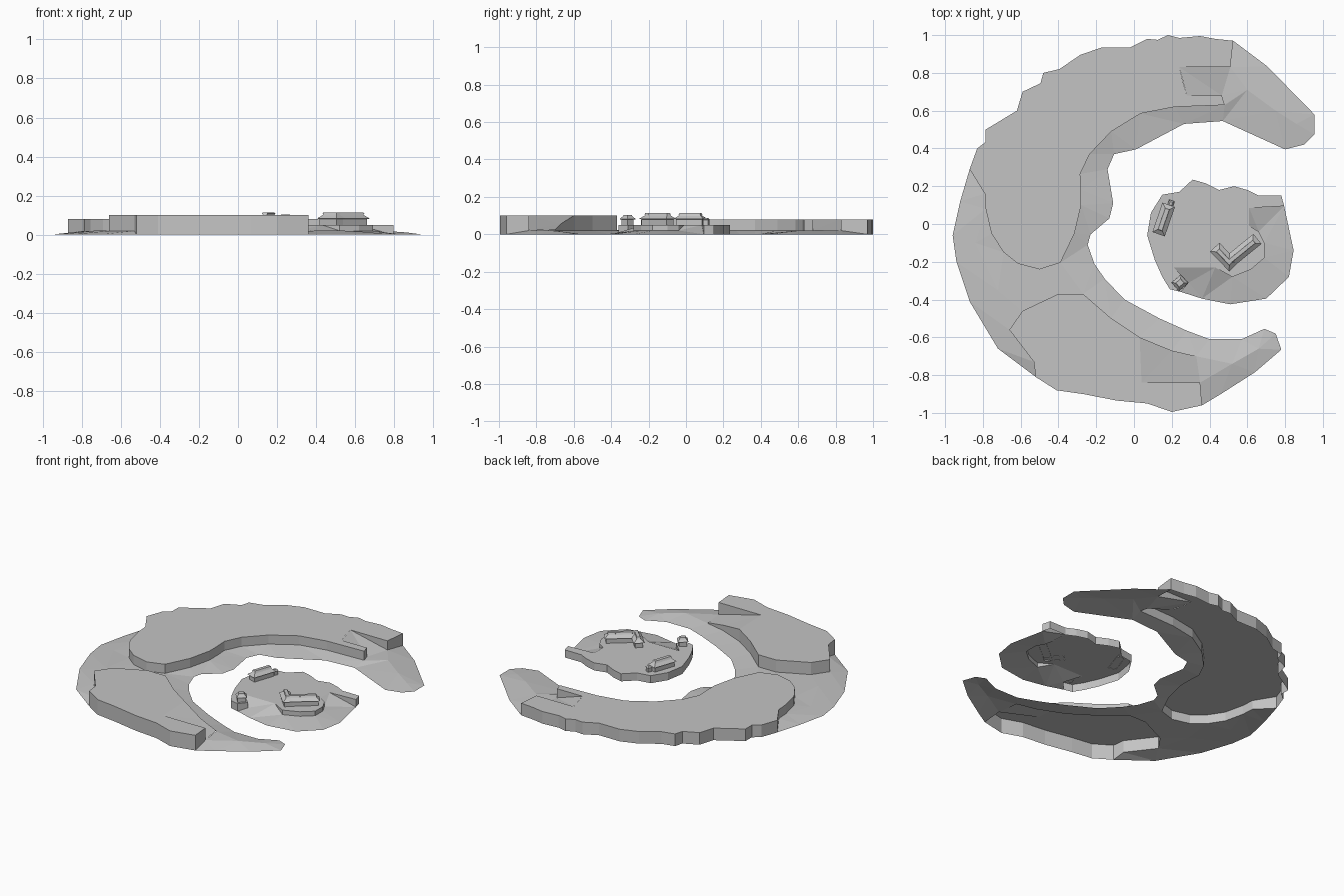
import bpy, bmesh, math
from mathutils import Vector, Matrix
from mathutils.geometry import delaunay_2d_cdt

if "Cube" in bpy.data.objects:
    bpy.data.objects.remove(bpy.data.objects["Cube"])

stone = bpy.data.materials.new("plain grey")
stone.diffuse_color = (0.55, 0.55, 0.55, 1)
stone.use_nodes = True
stone.node_tree.nodes["Principled BSDF"].inputs["Base Color"].default_value = stone.diffuse_color


def make(name, bm):
    me = bpy.data.meshes.new(name)
    bm.to_mesh(me)
    bm.free()
    me.materials.append(stone)
    ob = bpy.data.objects.new(name, me)
    bpy.context.collection.objects.link(ob)
    return ob


def patch(name, outline, inner=()):
    """Open land surface; outline points (x, y, z, foot) drop a cliff down to foot."""
    n = len(outline)
    pts = list(outline) + [(*p, None) for p in inner]
    vs, _, fs, ov, _, _ = delaunay_2d_cdt(
        [Vector(p[:2]) for p in pts], [], [list(range(n))], 1, 1e-5)
    bm = bmesh.new()
    bv = [bm.verts.new((v.x, v.y, pts[o[0]][2] if o else 0.0)) for v, o in zip(vs, ov)]
    for f in fs:
        bm.faces.new([bv[i] for i in f])
    for i in range(n):
        a, b = outline[i], outline[(i + 1) % n]
        if a[3] is None or b[3] is None:
            continue
        ring = [a[:3]]
        if a[2] - a[3] > 1e-4:
            ring.append((a[0], a[1], a[3]))
        if b[2] - b[3] > 1e-4:
            ring.append((b[0], b[1], b[3]))
        ring.append(b[:3])
        if len(ring) > 2:
            bm.faces.new([bm.verts.new(p) for p in ring])
    bmesh.ops.remove_doubles(bm, verts=bm.verts, dist=1e-5)
    return make(name, bm)


def at(xy, z, foot=None):
    return [(x, y, z, foot) for x, y in xy]


G = 0.02          # ground height at the cliff feet
NH, SH, IH = 0.08, 0.10, 0.05   # plateau heights

# ---- shared cliff lines of the crescent
north_cliff = [(-.79, .16), (-.785, .08), (-.755, -.05), (-.69, -.15), (-.615, -.21),
               (-.5, -.24), (-.39, -.205), (-.315, -.05), (-.28, .1), (-.28, .18),
               (-.285, .265), (-.235, .37), (-.12, .49), (.035, .585), (.215, .62),
               (.48, .63), (.465, .68)]
north_shore = [(.525, .97), (.43, .98), (.35, .995), (.24, .985), (.18, 1), (.125, .975),
               (.07, .98), (-.02, .935), (-.17, .935), (-.285, .895), (-.395, .82),
               (-.48, .8), (-.495, .745), (-.59, .7), (-.62, .6), (-.785, .5),
               (-.785, .435), (-.83, .4), (-.87, .29)]
south_cliff = [(-.53, -.73), (-.66, -.56), (-.59, -.46), (-.4, -.37), (-.27, -.37),
               (-.12, -.5), (.03, -.6)]
south_shore = [(-.52, -.81), (-.41, -.88), (-.27, -.9), (-.09, -.935), (.07, -.95),
               (.2, -.995), (.36, -.96)]

# ---- plateaus and the ramps that lead down from them
patch("north_plateau",
      at(north_cliff, NH, G) + [(.28, .68, NH, NH), (.26, .75, NH, None),
                                (.24, .83, NH, NH), (.51, .83, NH, G)]
      + at(north_shore, NH, 0))
patch("north_ramp", [(.28, .68, NH, None), (.465, .68, G, None),
                     (.51, .83, G, None), (.24, .83, NH, None)])
patch("south_plateau",
      at(south_shore, SH, 0) + [(.35, -.84, SH, G), (.04, -.84, SH, SH),
                                (.035, -.72, SH, None)]
      + at(south_cliff[::-1], SH, G))
patch("south_ramp", [(.04, -.84, SH, None), (.35, -.84, G, None), (.33, -.7, G, G),
                     (.2, -.67, .055, G), (.03, -.6, SH, G)][:2]
      + [(.33, -.7, .025, G), (.2, -.67, .055, G), (.03, -.6, SH, G)])

# ---- low ground of the crescent: west saddle, inner beaches and both tips
west_coast = [(-.87, .29), (-.92, .12), (-.96, -.06), (-.94, -.2), (-.87, -.41),
              (-.72, -.66), (-.52, -.81)]
inner_coast = [(.46, -.9), (.64, -.785), (.78, -.665), (.75, -.58), (.69, -.555),
               (.57, -.61), (.4, -.61), (.28, -.565), (.135, -.5), (-.05, -.4),
               (-.155, -.29), (-.21, -.21), (-.245, -.11), (-.23, -.055), (-.13, .03),
               (-.11, .11), (-.14, .29), (-.105, .37), (.01, .395), (.265, .53),
               (.47, .545), (.8, .395), (.9, .42), (.955, .475), (.955, .58), (.705, .835)]
patch("low_ground",
      at(west_coast, 0) + at(south_cliff, G)
      + at([(.2, -.67), (.33, -.7), (.35, -.84)], G) + [(.36, -.96, 0, None)]
      + at(inner_coast, 0) + [(.525, .97, 0, None), (.51, .83, G, None)]
      + at(north_cliff[::-1], G),
      inner=[(.52, -.74, .022), (.66, -.66, .014), (.6, .71, .022), (.75, .6, .02),
             (.86, .53, .012), (-.72, -.35, .022), (-.84, -.1, .012)])

# ---- centre islet
islet_shore = [(.795, .095), (.78, .15), (.66, .15), (.6, .18), (.53, .2), (.45, .18),
               (.38, .215), (.31, .235), (.24, .17), (.15, .155), (.09, .06),
               (.07, -.06), (.11, -.19), (.15, -.28), (.19, -.345), (.25, -.36)]
islet_cliff = [(.52, -.28), (.62, -.24), (.69, -.18), (.69, -.1), (.66, -.04)]
patch("islet_plateau",
      at(islet_shore, IH, 0) + [(.29, -.31, IH, .015), (.21, -.23, IH, IH),
                                (.32, -.23, IH, None), (.43, -.23, IH, IH)]
      + at(islet_cliff, IH, G) + [(.61, -.01, IH, IH), (.61, .04, IH, None),
                                  (.61, .085, IH, IH)])
patch("islet_beach",
      at([(.25, -.36), (.36, -.395), (.51, -.425), (.7, -.395), (.82, -.28),
          (.845, -.14), (.795, .095)], 0)
      + at([(.61, .085), (.61, -.01)], IH) + at(islet_cliff[::-1], G)
      + at([(.43, -.23), (.21, -.23)], IH) + [(.29, -.31, .015, None)])


# ---- buildings: stacked rectangular rings
def building(name, x, y, deg, length, width, rings):
    bm = bmesh.new()
    prev = None
    for z, inset in rings:
        l, w = length / 2 - inset, width / 2 - inset
        ring = [bm.verts.new((sx * l, sy * w, z))
                for sx, sy in ((-1, -1), (1, -1), (1, 1), (-1, 1))]
        if prev:
            for i in range(4):
                j = (i + 1) % 4
                bm.faces.new((prev[i], prev[j], ring[j], ring[i]))
        prev = ring
    bm.faces.new(prev)
    bm.transform(Matrix.Translation((x, y, 0)) @ Matrix.Rotation(math.radians(deg), 4, 'Z'))
    make(name, bm)


# walls, flared hip roof and a raised ridge cap
hall = [(.048, .01), (.08, .01), (.083, 0), (.099, .02), (.105, .024), (.107, .02), (.114, .024)]
building("corner_hall_long", .568, -.148, 39, .22, .068, hall)
building("corner_hall_short", .478, -.175, -46, .145, .068, hall)
building("west_hall", .157, .024, 71, .165, .07, hall)
building("west_annex", .195, .108, 71, .034, .03, [(.048, .003), (.076, .003), (.078, 0), (.086, .008)])
building("shore_hut", .243, -.312, 40, .065, .06,
         [(.048, .008), (.078, .008), (.081, 0), (.095, .012), (.104, .016)])
